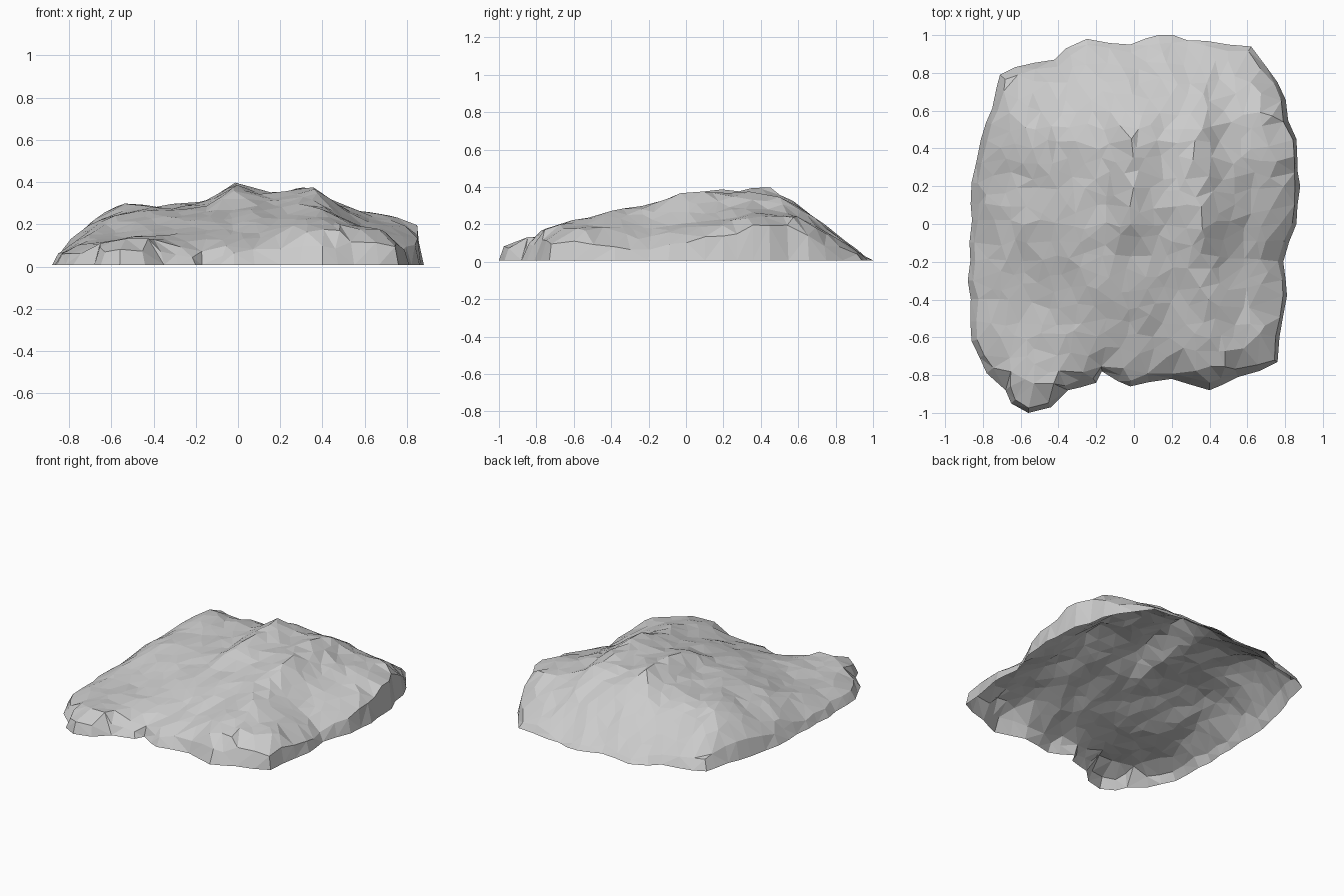
import bpy, random
from mathutils import Vector, noise
from mathutils.geometry import delaunay_2d_cdt

if "Cube" in bpy.data.objects:
    bpy.data.objects.remove(bpy.data.objects["Cube"])

random.seed(4)

# Ground outline, counter-clockwise from the right side
OUTLINE = [(.88, .2), (.86, .45), (.76, .75), (.62, .94), (.38, .97), (.13, 1.0),
           (-.02, .95), (-.25, .98), (-.36, .93), (-.42, .87), (-.63, .83), (-.71, .79),
           (-.81, .45), (-.86, .22), (-.88, -.3), (-.86, -.62), (-.78, -.79), (-.68, -.88),
           (-.65, -.95), (-.56, -1.0), (-.44, -.97), (-.35, -.88), (-.2, -.84),
           (-.17, -.78), (-.02, -.86), (.2, -.82), (.4, -.88), (.55, -.81),
           (.76, -.73), (.77, -.6), (.81, -.38), (.79, -.2), (.86, 0)]

# Coarse height map: ridges, summit and lips of the rock
XS = [-.85, -.7, -.56, -.4, -.15, -.04, .15, .37, .46, .65, .82]
YS = [-.95, -.85, -.72, -.45, -.2, 0, .3, .46, .58, .7, .85, 1.0]
HEIGHTS = [
    [.05, .07, .11, .10, .03, .04, .05, .07, .05, .04, .03],
    [.06, .10, .13, .12, .03, .09, .09, .16, .13, .11, .07],
    [.07, .10, .12, .13, .10, .11, .13, .20, .19, .16, .13],
    [.09, .11, .13, .16, .19, .20, .22, .26, .23, .18, .11],
    [.09, .15, .19, .22, .25, .27, .28, .31, .25, .15, .06],
    [.09, .19, .25, .27, .29, .36, .32, .38, .29, .18, .13],
    [.10, .19, .29, .28, .30, .40, .35, .38, .30, .24, .23],
    [.09, .20, .31, .28, .32, .40, .35, .36, .28, .25, .25],
    [.08, .18, .28, .24, .28, .32, .30, .31, .25, .24, .23],
    [.06, .13, .17, .17, .20, .22, .22, .22, .19, .18, .14],
    [.02, .05, .06, .08, .10, .11, .11, .11, .10, .09, .05],
    [.01, .01, .01, .01, .01, .01, .01, .01, .01, .01, .01]]


def locate(v, axis):
    """Cell index and fraction of v along an axis."""
    v = min(max(v, axis[0]), axis[-1])
    i = max(k for k in range(len(axis) - 1) if axis[k] <= v)
    return i, (v - axis[i]) / (axis[i + 1] - axis[i])


def height(p):
    i, u = locate(p.x, XS)
    j, v = locate(p.y, YS)
    low = HEIGHTS[j][i] * (1 - u) + HEIGHTS[j][i + 1] * u
    high = HEIGHTS[j + 1][i] * (1 - u) + HEIGHTS[j + 1][i + 1] * u
    rough = noise.noise(Vector((p.x * 8, p.y * 4, 3))) * .02
    return min(max(low * (1 - v) + high * v + rough, .012), .4)


def edge_distance(p, loop):
    best = 9
    for a, b in zip(loop, loop[1:] + loop[:1]):
        d = b - a
        t = min(max((p - a).dot(d) / d.length_squared, 0), 1)
        best = min(best, (p - a - d * t).length)
    return best


def inside(p, loop):
    hit = False
    for a, b in zip(loop, loop[1:] + loop[:1]):
        if (a.y > p.y) != (b.y > p.y) and p.x < a.x + (p.y - a.y) / (b.y - a.y) * (b.x - a.x):
            hit = not hit
    return hit


# Base edge, with extra broken points between the outline corners
corners = [Vector(c) for c in OUTLINE]
rim = []
for a, b in zip(corners, corners[1:] + corners[:1]):
    n = max(1, round((b - a).length / .1))
    for k in range(n):
        p = a.lerp(b, k / n)
        if k:
            p += Vector((random.uniform(-.012, .012), random.uniform(-.012, .012)))
        rim.append(p)
n_rim = len(rim)

# Uneven shoulder inside the base edge: steep on the right, sloping elsewhere
points = list(rim)
for i, p in enumerate(rim):
    t = (rim[(i + 1) % n_rim] - rim[i - 1]).normalized()
    inset = random.uniform(.015, .03) if p.x > .7 else random.uniform(.025, .045)
    points.append(p + Vector((-t.y, t.x)) * inset)
step = .085
for r in range(-13, 14):
    for c in range(-12, 13):
        p = Vector(((c + .5 * (r % 2)) * step + random.uniform(-.03, .03),
                    r * step + random.uniform(-.03, .03)))
        if inside(p, rim) and edge_distance(p, rim) > .07:
            points.append(p)

# Irregular triangulated shell, open underneath
edges = [(i, (i + 1) % n_rim) for i in range(n_rim)]
flat, _, faces, origin, _, _ = delaunay_2d_cdt(points, edges, [], 1, 1e-5)
verts = []
for p, src in zip(flat, origin):
    on_rim = any(s < n_rim for s in src)
    shoulder = any(n_rim <= s < 2 * n_rim for s in src)
    if on_rim:
        z = .008
    elif shoulder:
        z = height(p) * random.uniform(.6, .85)
    else:
        z = height(p) + random.uniform(-.006, .006)
    verts.append((p.x, p.y, z))
mesh = bpy.data.meshes.new("rock_shell")
mesh.from_pydata(verts, [], faces)
mesh.update()
rock = bpy.data.objects.new("rock_shell", mesh)
bpy.context.collection.objects.link(rock)
